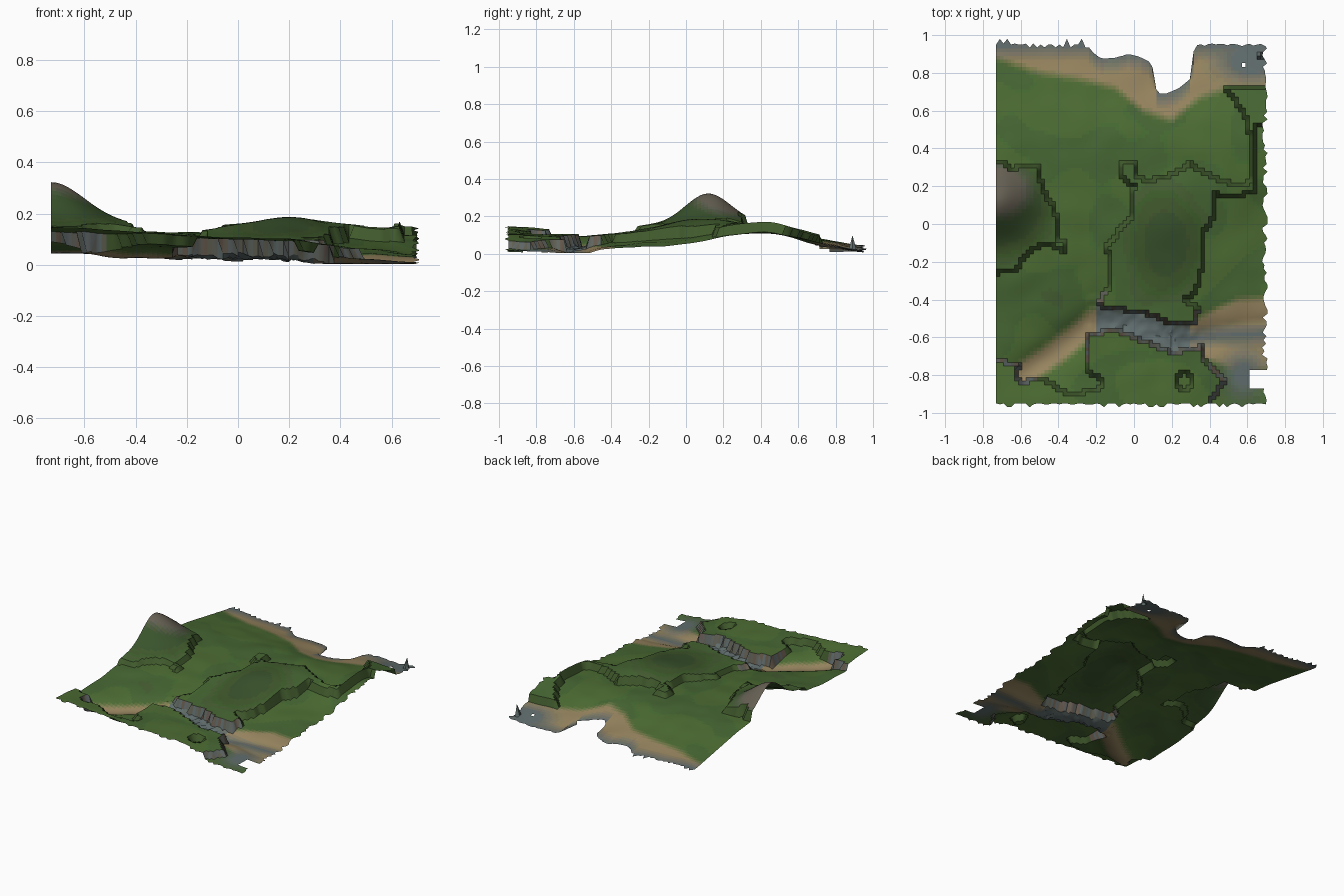
import bpy, bmesh, math, random
from mathutils import Vector, noise

if "Cube" in bpy.data.objects:
    bpy.data.objects.remove(bpy.data.objects["Cube"])

random.seed(4)
NX, NY = 72, 96
X0, X1, Y0, Y1 = -0.73, 0.69, -0.95, 0.95

# coarse height table: rows go south to north, columns west to east
HEIGHTS = [
    [.11, .095, .08, .07, .06, .025, .01],
    [.095, .07, .065, .065, .055, .03, .01],
    [.10, .09, .075, .065, .06, .04, .025],
    [.125, .12, .10, .085, .08, .06, .04],
    [.14, .13, .12, .11, .10, .08, .05],
    [.14, .135, .125, .12, .12, .11, .10],
    [.125, .12, .12, .12, .112, .105, .11],
    [.082, .08, .075, .06, .042, .06, .05],
    [.045, .035, .022, .01, .01, .01, .015]]

# outlines of the raised areas
HILL = [(-.8, .33), (-.69, .33), (-.66, .29), (-.56, .31), (-.5, .31), (-.49, .19), (-.43, .10),
        (-.40, .02), (-.41, -.08), (-.36, -.09), (-.37, -.15), (-.42, -.12), (-.5, -.11),
        (-.6, -.19), (-.62, -.24), (-.8, -.27)]
MESA = [(-.07, .33), (.01, .33), (.02, .25), (.08, .23), (.2, .26), (.3, .32), (.35, .28), (.54, .20),
        (.61, .20), (.62, .42), (.60, .55), (.52, .68), (.48, .715), (.8, .715), (.8, .53), (.65, .53),
        (.65, .18), (.54, .14), (.43, .16), (.42, .03), (.36, -.06), (.36, -.22), (.33, -.35),
        (.27, -.40), (.34, -.45), (.31, -.53), (.22, -.53), (.05, -.47), (-.2, -.43), (-.13, -.33),
        (-.14, -.12), (-.07, -.02), (-.01, .03), (.0, .2), (-.07, .25)]
SOUTH = [(-.8, -.70), (-.6, -.75), (-.63, -.80), (-.6, -.84), (-.5, -.82), (-.45, -.84), (-.35, -.9),
         (-.18, -.88), (-.17, -.82), (-.24, -.78), (-.24, -.59), (-.1, -.56), (.0, -.60), (.2, -.68),
         (.37, -.65), (.37, -.72), (.49, -.83), (.40, -.93), (.40, -1.2), (-.8, -1.2)]
RIVER = [(-.68, -.86), (-.4, -.67), (-.2, -.51), (0, -.53), (.22, -.61), (.45, -.59), (.75, -.58)]
COAST = [(-.73, .95), (-.25, .95), (-.21, .9), (-.17, .875), (-.1, .88), (-.03, .90), (.03, .885),
         (.08, .86), (.11, .81), (.12, .69), (.17, .69), (.24, .72), (.3, .77), (.31, .90),
         (.33, .95), (.7, .95)]
BEACH = [(-.73, .88), (-.5, .80), (-.3, .77), (-.1, .72), (.05, .60), (.2, .55), (.35, .67),
         (.5, .72), (.7, .72)]


def inside(p, poly):
    x, y = p
    hit = False
    for (ax, ay), (bx, by) in zip(poly, poly[1:] + poly[:1]):
        if (ay > y) != (by > y) and x < ax + (y - ay) * (bx - ax) / (by - ay):
            hit = not hit
    return hit


def along(line, x):
    for (ax, ay), (bx, by) in zip(line, line[1:]):
        if x <= bx:
            return ay + (by - ay) * max(0, x - ax) / (bx - ax)
    return line[-1][1]


def river_distance(x, y):
    best = 9
    for a, b in zip(RIVER, RIVER[1:]):
        a, d, p = Vector(a), Vector(b) - Vector(a), Vector((x, y))
        t = min(1, max(0, (p - a).dot(d) / d.length_squared))
        best = min(best, (p - a - d * t).length)
    return best


def cubic(v, t):
    t = min(len(v) - 1.0001, max(0, t))
    i = int(t)
    f = t - i
    a, b, c, d = (v[min(len(v) - 1, max(0, i + k))] for k in (-1, 0, 1, 2))
    return b + .5 * f * (c - a + f * (2 * a - 5 * b + 4 * c - d + f * (3 * (b - c) + d - a)))


def bump(x, y, cx, cy, rx, ry):
    return math.exp(-((x - cx) / rx) ** 2 - ((y - cy) / ry) ** 2)


def ramp(v, a, b):
    return min(1, max(0, (v - a) / (b - a)))


def level(x, y):
    if inside((x, y), HILL):
        return "hill"
    if inside((x, y), MESA):
        return "central_mesa"
    if inside((x, y), SOUTH) and math.hypot(x - .27, y + .83) > .045:
        return "south_plateau"
    return "lowland"


def height(x, y, part):
    u, v = (x - X0) / (X1 - X0) * 6, (y - Y0) / (Y1 - Y0) * 8
    z = cubic([cubic(row, u) for row in HEIGHTS], v)
    z += .006 * noise.noise(Vector((x * 8, y * 8, 1)))
    if part == "hill":
        z += .025 + .155 * bump(x, y, -.73, .12, .19, .17)
    elif part == "central_mesa":
        z += .03 + .014 * ramp(x, -.1, .3) + .042 * bump(x, y, .2, .02, .19, .2)
        z += .012 * ramp(x, .5, .62) * ramp(y, .15, .3) * ramp(y, .7, .5)
    elif part == "south_plateau":
        z += .038
    else:
        d = river_distance(x, y)
        z -= .042 * math.exp(-(d / .085) ** 2)
        if -.25 < x < .33 and d < .12:  # broken rock along the gorge
            z += random.uniform(-.006, .012)
    return max(.004, z)


# colours, shared between similar faces
GRASS, DARK, SAND = (78, 110, 54), (60, 82, 48), (152, 134, 96)
WATER, GREY, BROWN = (96, 106, 106), (100, 98, 86), (100, 90, 76)
materials = {}


def mix(a, b, t):
    t = min(1, max(0, t))
    return tuple(p + (q - p) * t for p, q in zip(a, b))


def material(color):
    key = tuple(int(round(c / 6) * 6) for c in color)
    if key not in materials:
        m = bpy.data.materials.new("ground_tone_%d" % len(materials))
        m.diffuse_color = [(c / 255) ** 2.2 for c in key] + [1]
        m.use_nodes = True
        m.node_tree.nodes["Principled BSDF"].inputs["Base Color"].default_value = m.diffuse_color
        materials[key] = m
    return materials[key]


def tone(x, y, part):
    d = river_distance(x, y)
    canyon = -.2 < x < .3
    if part == "cliff_walls":
        rocky = (d < .15 and -.25 < x < .38) or (y < -.7 and (x > .4 or x < -.52))
        return mix(BROWN, WATER, random.random()) if rocky else mix(GRASS, DARK, .7)
    c = mix(GRASS, DARK, .15 + .35 * noise.noise(Vector((x * 4, y * 4, 5))))
    if part == "hill":
        c = mix(c, DARK, 2 * bump(x, y, -.73, .1, .25, .22))
        return mix(c, GREY, 3.2 * bump(x, y, -.73, .18, .19, .15) - .8)
    if part == "central_mesa":
        return mix(c, DARK, 1.1 * bump(x, y, .17, -.1, .2, .3))
    if part == "lowland":
        wide = .08 + .13 * ramp(x, .25, .55)
        c = mix(c, SAND, (wide - d) / .04)
        c = mix(c, SAND, (y - along(BEACH, x)) / .05 + .5)
        c = mix(c, WATER, (y - along(COAST, x) + .09) / .09)
        if canyon:
            c = mix(c, WATER, 1.5 - d / .1)
        elif x > .3:
            c = mix(c, WATER, 1 - d / .07)
        c = mix(c, WATER, 1.2 * bump(x, y, .58, -.8, .1, .12))
        c = mix(c, WATER, 1.5 * bump(x, y, .62, .86, .16, .09))
    return c


# sample the land on a grid, with ragged outer edges
points, parts = {}, {}
for j in range(NY + 1):
    for i in range(NX + 1):
        x, y = X0 + (X1 - X0) * i / NX, Y0 + (Y1 - Y0) * j / NY
        parts[i, j] = level(x, y)
        z = height(x, y, parts[i, j])
        y = min(y, along(COAST, x))
        if i == NX:
            x += random.uniform(-.012, .018)
        if j == 0:
            y -= random.choice((0, 0, .005, .02))
        if j == NY and (x < -.25 or x > .32):
            y += random.choice((-.015, 0, 0, .005, .03)) if x < 0 else random.uniform(-.01, .005)
        points[i, j] = (x, y, z)
px, py, pz = points[NX - 1, NY - 3]
points[NX - 1, NY - 3] = (px, py, .10)  # lone rock spike on the north-east shore

# sort grid cells into parts
cells = {}
for j in range(NY):
    for i in range(NX):
        corners = [(i, j), (i + 1, j), (i + 1, j + 1), (i, j + 1)]
        q = [points[c] for c in corners]
        cx, cy = sum(p[0] for p in q) / 4, sum(p[1] for p in q) / 4
        if q[2][1] - q[1][1] < .001 and q[3][1] - q[0][1] < .001:
            continue
        if cx > .62 and -.87 < cy < -.77 or math.hypot(cx - .58, cy - .84) < .016:
            continue
        kinds = {parts[c] for c in corners}
        name = kinds.pop() if len(kinds) == 1 else "cliff_walls"
        cells.setdefault(name, []).append((corners, tone(cx, cy, name)))

# one object per part
for name, faces in cells.items():
    bm = bmesh.new()
    mesh = bpy.data.meshes.new(name)
    verts, slots = {}, {}
    for corners, color in faces:
        for c in corners:
            if c not in verts:
                verts[c] = bm.verts.new(points[c])
        face = bm.faces.new([verts[c] for c in corners])
        m = material(color)
        if m.name not in slots:
            slots[m.name] = len(slots)
            mesh.materials.append(m)
        face.material_index = slots[m.name]
    bmesh.ops.dissolve_degenerate(bm, dist=.0005, edges=bm.edges[:])
    bm.to_mesh(mesh)
    bm.free()
    obj = bpy.data.objects.new(name, mesh)
    bpy.context.collection.objects.link(obj)
    bpy.ops.object.select_all(action='DESELECT')
    obj.select_set(True)
    bpy.context.view_layer.objects.active = obj
    bpy.ops.object.shade_smooth_by_angle(angle=math.radians(45))
